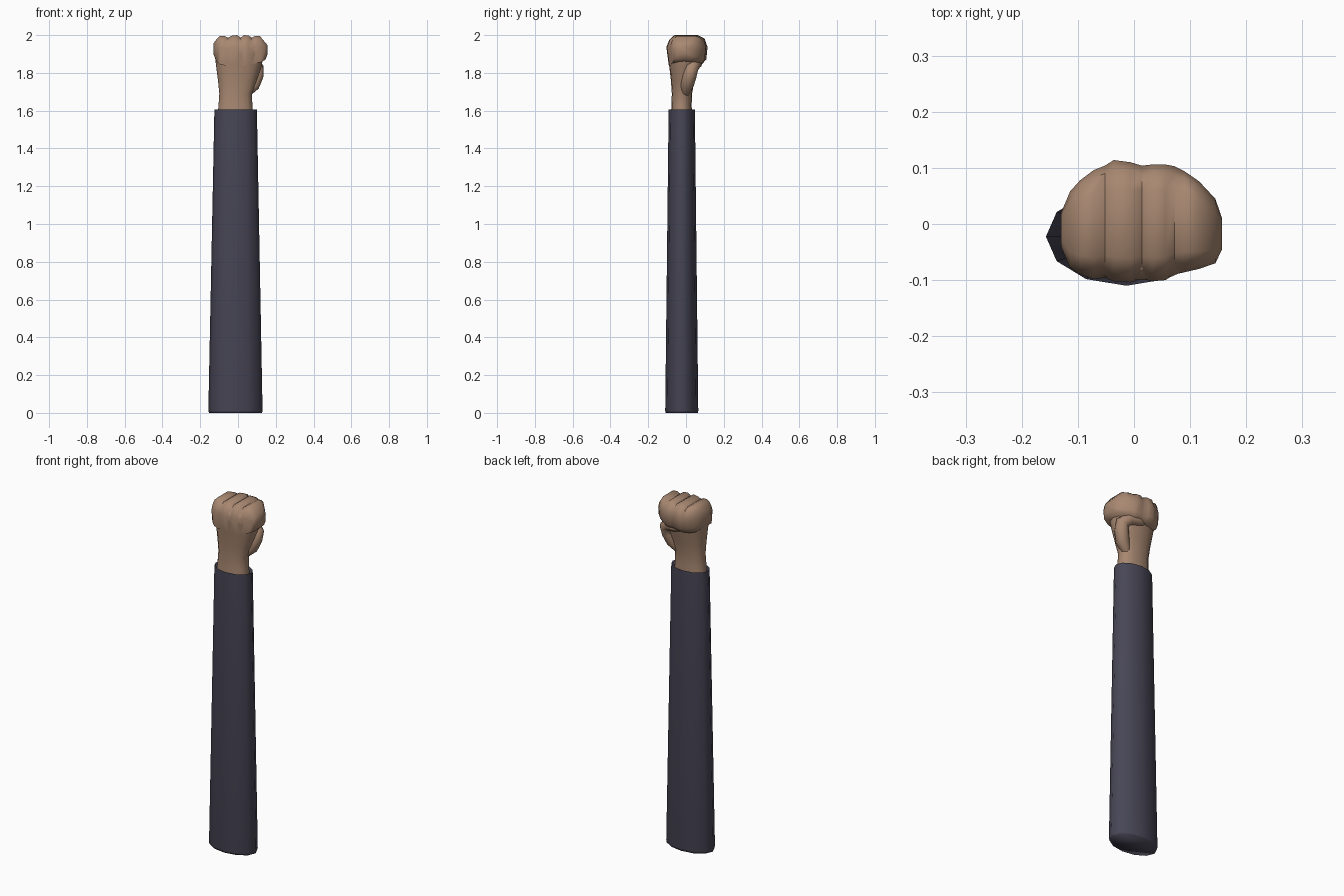
import bpy, bmesh, math
from mathutils import Vector

if "Cube" in bpy.data.objects:
    bpy.data.objects.remove(bpy.data.objects["Cube"])


def material(name, rgb):
    m = bpy.data.materials.new(name)
    m.diffuse_color = (*rgb, 1)
    m.use_nodes = True
    m.node_tree.nodes["Principled BSDF"].inputs["Base Color"].default_value = m.diffuse_color
    return m


skin = material("skin", (0.39, 0.245, 0.165))
cloth = material("dark_cloth", (0.064, 0.061, 0.092))


def loft(name, rings, mat, angle):
    """Skin a list of equal-length point rings, capped at both ends."""
    bm = bmesh.new()
    vr = [[bm.verts.new(p) for p in r] for r in rings]
    n = len(vr[0])
    for a, b in zip(vr, vr[1:]):
        for i in range(n):
            j = (i + 1) % n
            bm.faces.new((a[i], a[j], b[j], b[i]))
    bm.faces.new(vr[0])
    bm.faces.new(vr[-1])
    bmesh.ops.recalc_face_normals(bm, faces=bm.faces)
    me = bpy.data.meshes.new(name)
    bm.to_mesh(me)
    bm.free()
    ob = bpy.data.objects.new(name, me)
    bpy.context.collection.objects.link(ob)
    me.materials.append(mat)
    bpy.ops.object.select_all(action='DESELECT')
    ob.select_set(True)
    bpy.context.view_layer.objects.active = ob
    bpy.ops.object.shade_smooth_by_angle(angle=math.radians(angle))
    return ob


def oval(z, x0, x1, y0, y1, n=12, power=2.0):
    """Horizontal (super)ellipse filling the given bounds."""
    pts = []
    for i in range(n):
        c, s = math.cos(2 * math.pi * i / n), math.sin(2 * math.pi * i / n)
        c = math.copysign(abs(c) ** (2 / power), c)
        s = math.copysign(abs(s) ** (2 / power), s)
        pts.append(((x0 + x1) / 2 + c * (x1 - x0) / 2,
                    (y0 + y1) / 2 + s * (y1 - y0) / 2, z))
    return pts


# sleeve: tapered oval tube with a closed bottom and a turned-in cuff
sleeve = [oval(0.0, -0.154, 0.127, -0.108, 0.063),
          oval(0.012, -0.157, 0.130, -0.110, 0.065),
          oval(1.605, -0.125, 0.100, -0.092, 0.047),
          oval(1.58, -0.115, 0.090, -0.085, 0.040)]
loft("sleeve", sleeve, cloth, 95)

# wrist and palm
palm = [(1.57, -.108, .080, -.080, .032), (1.63, -.103, .076, -.077, .030),
        (1.69, -.099, .074, -.075, .032), (1.76, -.106, .100, -.080, .045),
        (1.83, -.115, .122, -.088, .062), (1.90, -.124, .140, -.098, .078),
        (1.94, -.127, .143, -.100, .085), (1.97, -.110, .125, -.080, .070)]
loft("wrist_and_palm", [oval(*r, n=16, power=2.3) for r in palm], skin, 60)


# curled fingers: side profile swept across x, rising at each knuckle
def finger_slice(x, y0, y1, top, bottom):
    h = top - bottom
    w = y1 - y0
    prof = [(0.06, 0.0), (0.0, 0.60), (0.07, 0.84), (0.20, 1.0), (0.78, 1.0),
            (0.93, 0.90), (1.0, 0.62), (0.97, 0.20), (0.86, 0.03), (0.5, 0.0)]
    return [(x, y0 + w * u, bottom + h * v) for u, v in prof]


fingers = [(-.130, -.040, .020, 1.955, 1.90),
           (-.114, -.078, .058, 1.978, 1.86),
           (-.096, -.090, .078, 1.996, 1.845),
           (-.072, -.098, .096, 1.996, 1.84),
           (-.052, -.096, .104, 1.986, 1.84),
           (-.036, -.102, .114, 1.996, 1.84),
           (-.006, -.104, .110, 2.000, 1.84),
           (.014, -.098, .104, 1.987, 1.84),
           (.032, -.102, .106, 2.000, 1.84),
           (.056, -.100, .106, 1.998, 1.84),
           (.072, -.090, .103, 1.986, 1.845),
           (.090, -.086, .094, 1.996, 1.85),
           (.116, -.080, .076, 1.995, 1.855),
           (.145, -.070, .045, 1.960, 1.87),
           (.157, -.045, .010, 1.945, 1.90)]
loft("curled_fingers", [finger_slice(*f) for f in fingers], skin, 50)

# thumb folded up the side and in under the fingers
path = [(.045, -.005, 1.69, .022), (.080, .005, 1.735, .036),
        (.098, .018, 1.785, .038), (.102, .030, 1.825, .036),
        (.070, .048, 1.848, .032), (.025, .060, 1.850, .026),
        (-.010, .062, 1.850, .014)]
rings = []
for i, p in enumerate(path):
    a = Vector(path[max(i - 1, 0)][:3])
    b = Vector(path[min(i + 1, len(path) - 1)][:3])
    t = (b - a).normalized()
    u = Vector((0, 1, 0))
    u = (u - t * u.dot(t)).normalized()
    v = t.cross(u)
    rings.append([Vector(p[:3]) + p[3] * (u * math.cos(k * math.pi / 5)
                                          + v * math.sin(k * math.pi / 5))
                  for k in range(10)])
loft("thumb", rings, skin, 60)
